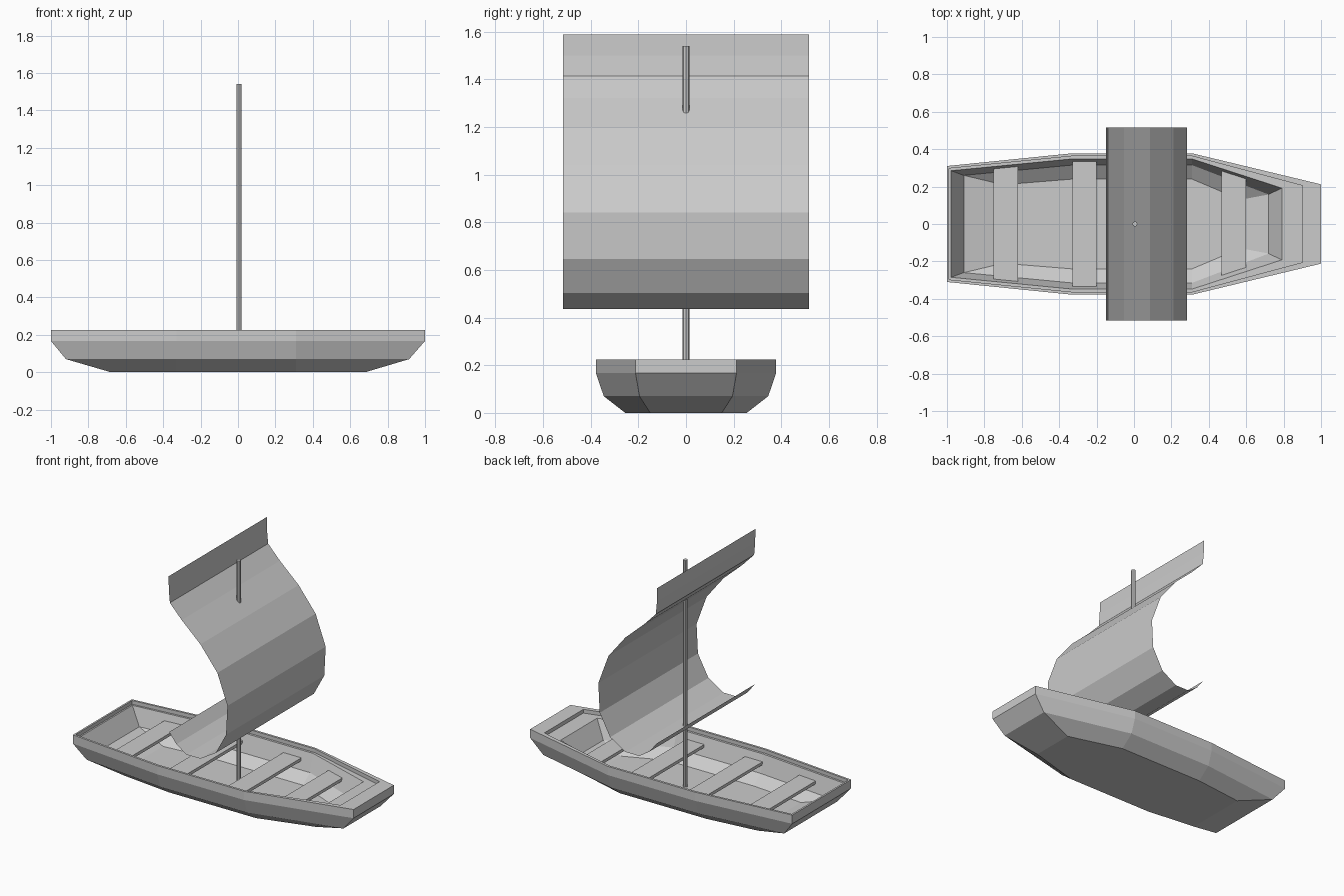
import bpy
import bmesh


def finish(name, bm):
    bmesh.ops.recalc_face_normals(bm, faces=bm.faces)
    mesh = bpy.data.meshes.new(name)
    bm.to_mesh(mesh)
    bm.free()
    obj = bpy.data.objects.new(name, mesh)
    bpy.context.collection.objects.link(obj)
    return obj


def stacked_loops(name, loops):
    """Each loop: height, x stations, half widths; mirrored over y and bridged."""
    bm = bmesh.new()
    rings = []
    for z, xs, ws in loops:
        pts = [(x, -w, z) for x, w in zip(xs, ws)]
        pts += [(x, w, z) for x, w in reversed(list(zip(xs, ws)))]
        rings.append([bm.verts.new(p) for p in pts])
    n = len(rings[0])
    for a, b in zip(rings, rings[1:]):
        for i in range(n):
            j = (i + 1) % n
            bm.faces.new((a[i], a[j], b[j], b[i]))
    bm.faces.new(rings[0])
    bm.faces.new(rings[-1])
    return finish(name, bm)


# Hull: outside from keel up to the rim, stepped ledge, then inside down to the floor
stacked_loops("hull", [
    (0.0, (-0.68, -0.33, 0.31, 0.68), (0.215, 0.255, 0.255, 0.15)),
    (0.07, (-0.92, -0.33, 0.31, 0.915), (0.28, 0.345, 0.345, 0.195)),
    (0.167, (-1.0, -0.33, 0.31, 1.0), (0.31, 0.378, 0.378, 0.212)),
    (0.225, (-1.0, -0.33, 0.31, 1.0), (0.31, 0.378, 0.378, 0.212)),
    (0.225, (-0.988, -0.33, 0.31, 0.9), (0.297, 0.363, 0.363, 0.205)),
    (0.20, (-0.988, -0.33, 0.31, 0.9), (0.297, 0.363, 0.363, 0.205)),
    (0.20, (-0.978, -0.33, 0.31, 0.79), (0.285, 0.348, 0.348, 0.192)),
    (0.085, (-0.91, -0.33, 0.31, 0.72), (0.26, 0.315, 0.315, 0.158)),
    (0.03, (-0.70, -0.33, 0.31, 0.57), (0.21, 0.24, 0.24, 0.13)),
])

# Seats: planks tapered to meet the hull sides
for i, (x0, x1, w0, w1) in enumerate([
        (-0.75, -0.62, 0.298, 0.31), (-0.33, -0.2, 0.335, 0.335),
        (0.10, 0.232, 0.335, 0.335), (0.468, 0.60, 0.285, 0.245)]):
    stacked_loops(f"seat_{i + 1}", [(z, (x0, x1), (w0, w1)) for z in (0.135, 0.155)])

# Mast
bpy.ops.mesh.primitive_cylinder_add(vertices=8, radius=0.014, depth=1.51,
                                    location=(0.005, 0, 0.785))
bpy.context.object.name = "mast"

# Sail: a single billowing sheet swept across y
profile = [(-0.149, 1.588), (-0.148, 1.5), (-0.14, 1.413), (-0.053, 1.322),
           (0.085, 1.197), (0.21, 1.04), (0.284, 0.84), (0.274, 0.645),
           (0.197, 0.503), (0.085, 0.435), (-0.018, 0.435), (-0.092, 0.484),
           (-0.145, 0.552)]
bm = bmesh.new()
left, right = ([bm.verts.new((x, y, z)) for x, z in profile] for y in (-0.517, 0.517))
for i in range(len(profile) - 1):
    bm.faces.new((left[i], right[i], right[i + 1], left[i + 1]))
finish("sail", bm)
